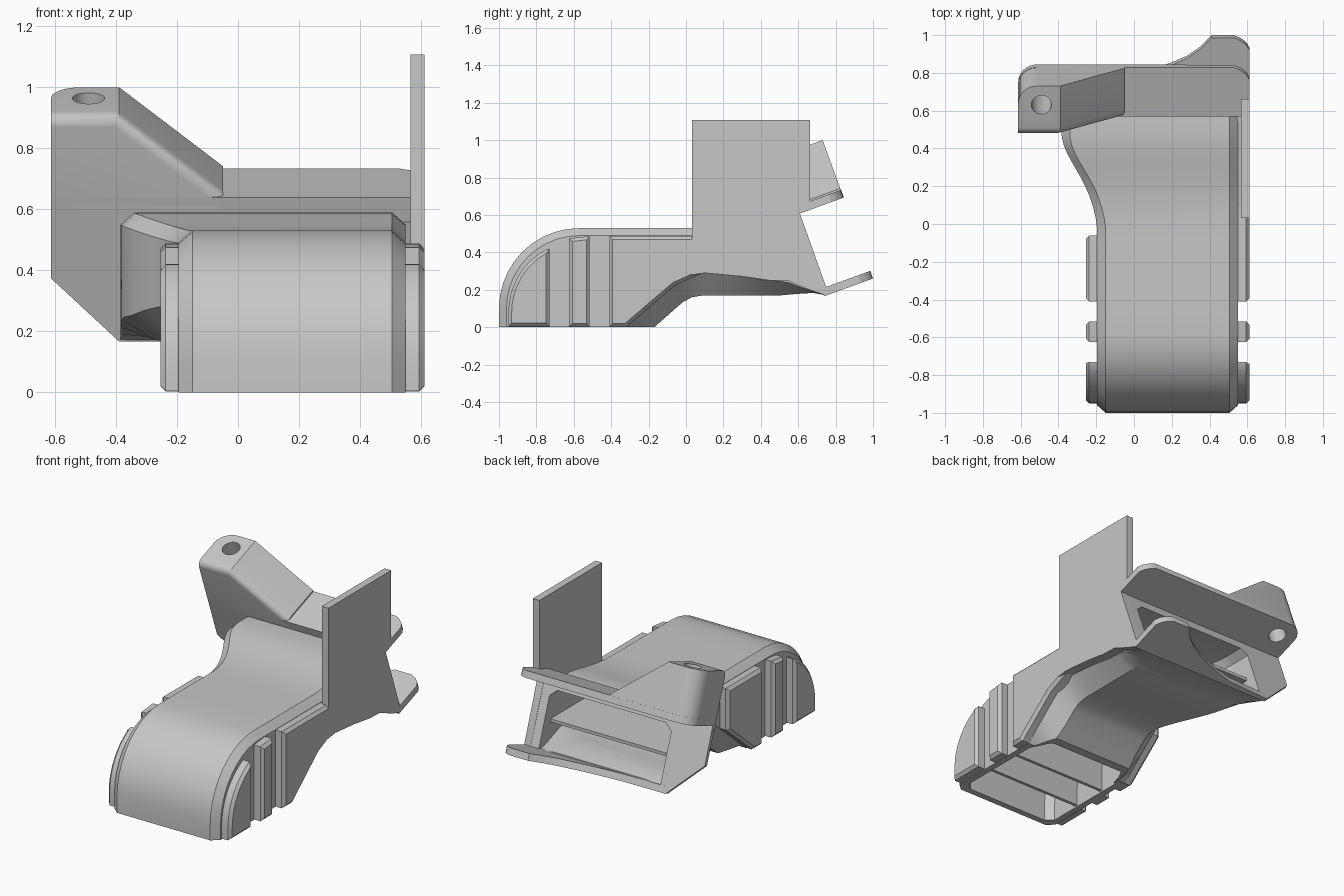
import bpy, bmesh, math
from mathutils import Vector

cube = bpy.data.objects.get("Cube")
if cube:
    bpy.data.objects.remove(cube, do_unlink=True)

grey = bpy.data.materials.new("light_grey")
grey.use_nodes = True
COLOUR = (0.57, 0.57, 0.57, 1)
grey.diffuse_color = COLOUR
grey.node_tree.nodes["Principled BSDF"].inputs["Base Color"].default_value = COLOUR

TILT = math.radians(20)
C, S = math.cos(TILT), math.sin(TILT)


def tilted(x, u, v):
    """Mounting-face frame: u points out of the rear, v runs up the face."""
    return Vector((x, 0.75 + C * u - S * v, 0.17 + S * u + C * v))


def make(name, bm):
    bmesh.ops.recalc_face_normals(bm, faces=bm.faces)
    me = bpy.data.meshes.new(name)
    bm.to_mesh(me)
    bm.free()
    ob = bpy.data.objects.new(name, me)
    bpy.context.collection.objects.link(ob)
    me.materials.append(grey)
    return ob


def prism_bm(pts, d0, d1, place):
    bm = bmesh.new()
    lo = [bm.verts.new(place(a, b, d0)) for a, b in pts]
    hi = [bm.verts.new(place(a, b, d1)) for a, b in pts]
    bm.faces.new(lo[::-1])
    bm.faces.new(hi)
    n = len(pts)
    for i in range(n):
        j = (i + 1) % n
        bm.faces.new((lo[i], lo[j], hi[j], hi[i]))
    bmesh.ops.recalc_face_normals(bm, faces=bm.faces)
    return bm


def prism(name, pts, d0, d1, place):
    return make(name, prism_bm(pts, d0, d1, place))


def across(y, z, x):
    return Vector((x, y, z))


def face_shape(x, v, u):
    return tilted(x, u, v)


def arc(cx, cy, r, a0, a1, n):
    angles = [math.radians(a0 + (a1 - a0) * i / n) for i in range(n + 1)]
    return [(cx + r * math.cos(a), cy + r * math.sin(a)) for a in angles]


def apply_mod(ob):
    bpy.context.view_layer.objects.active = ob
    for m in list(ob.modifiers):
        bpy.ops.object.modifier_apply(modifier=m.name)


def cut(ob, cutter):
    m = ob.modifiers.new("cut", "BOOLEAN")
    m.object = cutter
    m.solver = "EXACT"
    apply_mod(ob)


def smooth_step(a, b, t):
    t = min(1, max(0, (t - a) / (b - a)))
    return t * t * (3 - 2 * t)


def interp(pts, t):
    for (a, p), (b, q) in zip(pts, pts[1:]):
        if t <= b:
            return p + (q - p) * (t - a) / (b - a)
    return pts[-1][1]


# Duct curves: floor line, lower edge of the side walls, flared right wall
FLOOR = [(-1, -0.73), (-0.17, 0), (-0.02, 0.132), (0.03, 0.16), (0.09, 0.17),
         (0.5, 0.17), (0.68, 0.185), (0.75, 0.17), (1, 0.17)]
SIDE = [(-1, -0.59), (-0.32, 0), (-0.03, 0.25), (0.03, 0.28), (0.1, 0.29),
        (0.3, 0.272), (0.45, 0.25), (0.55, 0.247), (0.66, 0.2), (0.75, 0.17), (1, 0.17)]


def wall_x(y):
    return -0.195 - 0.19 * smooth_step(-0.05, 0.62, y)


def lean(y, z):
    return y - S / C * smooth_step(0.1, 0.75, y) * (z - 0.17)


def duct(name, t, low, extra):
    """Loft of eight-sided sections; t insets the shape, low is the mouth height."""
    stations = []
    for i in range(11):
        a = math.radians(9 * i)
        c, s = math.cos(a), math.sin(a)
        stations.append((-0.57 - (0.43 - t) * c, 0.1 + (0.43 - t) * s,
                         -0.57 - (0.39 - t) * c, 0.1 + (0.39 - t) * s))
    ys = [-0.4, -0.32, -0.245, -0.17, -0.1, -0.02, 0.03, 0.09] + \
         [0.09 + 0.06 * i for i in range(1, 12)] + extra
    for y in ys:
        z = 0.53 + 0.06 * smooth_step(0, 0.65, y) - t
        stations.append((y, z, y, z - 0.04))
    bm = bmesh.new()
    rings = []
    for yt, zt, y2, z2 in stations:
        xl, xr = wall_x(yt) + t, 0.55 - t
        zb = max(low, interp(FLOOR, yt) + t * 1.25)
        zs = max(low, interp(SIDE, y2) + t * 0.8)
        cb = 0.045 + 0.055 * smooth_step(-0.35, -0.1, yt)
        ring = [(xl + cb, yt, zb), (xl, y2, zs), (xl, y2, z2), (xl + 0.045, yt, zt),
                (xr - 0.045, yt, zt), (xr, y2, z2), (xr, y2, zs), (xr - cb, yt, zb)]
        rings.append([bm.verts.new((x, lean(y, z), z)) for x, y, z in ring])
    for p, q in zip(rings, rings[1:]):
        for i in range(8):
            j = (i + 1) % 8
            bm.faces.new((p[i], p[j], q[j], q[i]))
    for r in (rings[0], rings[-1]):
        for ids in ((0, 1, 2, 3), (0, 3, 4, 7), (4, 5, 6, 7)):
            bm.faces.new([r[i] for i in ids])
    return make(name, bm)


shell = duct("duct_shell", 0, 0, [])
cavity = duct("duct_cavity", 0.04, -0.05, [0.9])
cut(shell, cavity)

# Thin rear frame around the duct inlet
frame = prism("rear_frame", [(-0.613, 0.47), (-0.613, 0.22), (-0.39, 0), (0.6, 0), (0.6, 0.47)],
              -0.01, 0.014, face_shape)
cut(frame, cavity)
bpy.data.objects.remove(cavity, do_unlink=True)

# Upper and lower rear flanges
corner = [(0.612, 0.195), (0.595, 0.225), (0.565, 0.25), (0.53, 0.266)]
top_flange = prism("upper_flange", [(-0.613, -0.01), (0.612, -0.01)] + corner +
                   arc(-0.513, 0.168, 0.1, 90, 180, 8), 0.46, 0.503, tilted)
prism("lower_flange", [(-0.39, -0.01), (0.612, -0.01)] + corner +
      [(0.41, 0.266), (0.35, 0.2), (0.28, 0.15), (0.2, 0.113), (0.1, 0.075), (0, 0.045),
       (-0.1, 0.025), (-0.39, 0.014)], 0, 0.043, tilted)

# Sloped mounting lug with rounded rear corner and softened front edge
bm = prism_bm([(-0.613, 0.462), (-0.05, 0.462), (-0.05, 0.512), (-0.39, 0.787), (-0.613, 0.787)],
              -0.01, 0.266, face_shape)


def uv(vert):
    d = vert.co - tilted(0, 0, 0)
    return d.y * C + d.z * S, d.z * C - d.y * S


def round_edges(rule, width):
    edges = [e for e in bm.edges if all(rule(v.co.x, *uv(v)) for v in e.verts)]
    bmesh.ops.bevel(bm, geom=edges, offset=width, segments=6, profile=0.5, affect="EDGES")


round_edges(lambda x, u, v: x < -0.6 and u > 0.2, 0.1)
round_edges(lambda x, u, v: u < 0.01 and v > 0.505, 0.04)
lug = make("mounting_lug", bm)

# Screw hole through lug and flange
drill = prism("screw_hole_cutter", arc(-0.49, 0.16, 0.053, 0, 348.75, 31), 0.4, 0.9, tilted)
cut(lug, drill)
cut(top_flange, drill)
bpy.data.objects.remove(drill, do_unlink=True)

# Tall flat panel on the left side
lower_edge = [(y, interp(SIDE, y)) for y in (0.033, 0.1, 0.2, 0.3, 0.45, 0.55, 0.66, 0.75)]
prism("side_panel", lower_edge + [(0.747, 0.222), (0.608, 0.61), (0.663, 0.63), (0.663, 1.108),
                                  (0.033, 1.108)], 0.566, 0.612, across)
prism("panel_filler", lower_edge + [(0.607, 0.56), (0.033, 0.48)], 0.53, 0.57, across)

# Raised chamfered grip ribs on both sides
FRONT_RIB = [(-0.73, 0.005), (-0.73, 0.42)] + arc(-0.57, 0.08, 0.38, 117, 180, 8) + [(-0.95, 0.005)]
BAR_RIB = [(-0.625, 0.002), (-0.515, 0.002), (-0.515, 0.487), (-0.625, 0.475)]
for side, x0, x1, end in (("left", 0.53, 0.612, 0.09), ("right", -0.17, -0.255, -0.06)):
    rear_rib = [(-0.41, 0.002), (-0.32, 0.002), (-0.06, 0.224)]
    rear_rib += [(end, interp(SIDE, end) + 0.002)] if end > 0 else []
    rear_rib += [(end, 0.488), (-0.41, 0.488)]
    for name, pts in (("front_rib", FRONT_RIB), ("bar_rib", BAR_RIB), ("rear_rib", rear_rib)):
        bm = prism_bm(pts, x0, x1, across)
        rim = [e for e in bm.edges if all(abs(v.co.x - x1) < 0.001 for v in e.verts)]
        bmesh.ops.bevel(bm, geom=rim, offset=0.018, segments=1, affect="EDGES")
        make(side + "_" + name, bm)

# Curved guide vanes inside the duct
VANES = {"inner_vane": (-0.3, 0.2, 0.36, 8), "outer_vane": (-0.42, 0.31, 0.45, 5)}
for name, (cy, r, top, steps) in VANES.items():
    path = [(cy - r, 0.01)] + arc(cy, top - r, r, 180, 90, 10)
    path += [(0.1 * i, top) for i in range(-1, steps)]
    bm = bmesh.new()
    rows = []
    for y, z in path:
        rows.append([bm.verts.new((x, lean(y, z), z)) for x in (wall_x(y) + 0.02, 0.53)])
    for p, q in zip(rows, rows[1:]):
        bm.faces.new((p[0], p[1], q[1], q[0]))
    vane = make(name, bm)
    vane.modifiers.new("thickness", "SOLIDIFY").thickness = 0.02
    apply_mod(vane)

# Smooth shading on curved surfaces, sharp edges kept
bpy.ops.object.select_all(action="DESELECT")
for ob in bpy.context.scene.objects:
    if ob.type == "MESH" and grey.name in ob.data.materials:
        ob.select_set(True)
        bpy.context.view_layer.objects.active = ob
bpy.ops.object.shade_smooth_by_angle(angle=math.radians(28))
